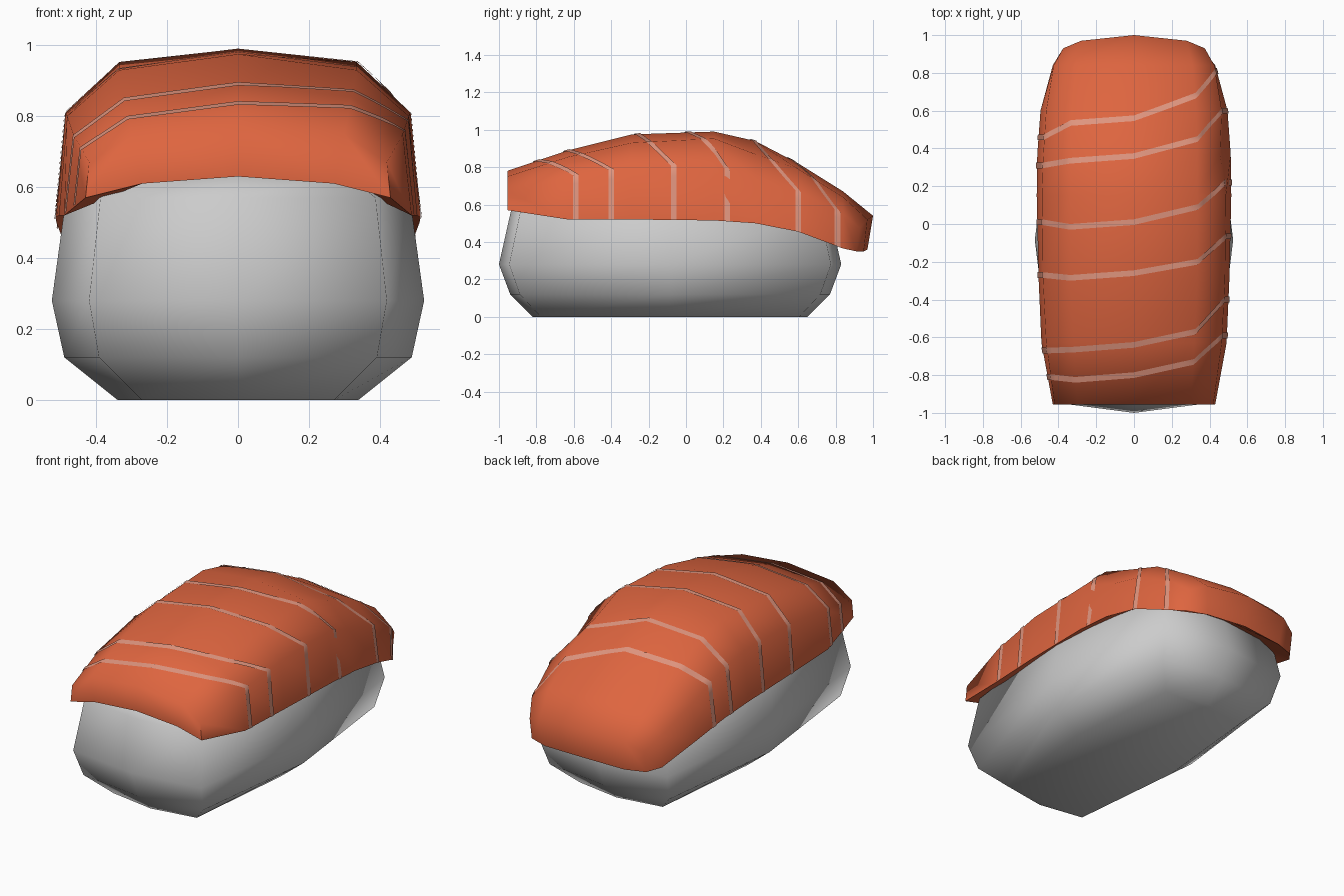
import bpy, bmesh
from mathutils import Vector

if "Cube" in bpy.data.objects:
    bpy.data.objects.remove(bpy.data.objects["Cube"])


def material(name, color):
    m = bpy.data.materials.new(name)
    m.diffuse_color = (*color, 1)
    m.use_nodes = True
    m.node_tree.nodes["Principled BSDF"].inputs["Base Color"].default_value = m.diffuse_color
    return m


def build(name, verts, faces, mat=None, angle=0.9, fix_normals=True):
    me = bpy.data.meshes.new(name)
    me.from_pydata([tuple(v) for v in verts], [], faces)
    if fix_normals:
        bm = bmesh.new()
        bm.from_mesh(me)
        bmesh.ops.recalc_face_normals(bm, faces=bm.faces)
        bm.to_mesh(me)
        bm.free()
    ob = bpy.data.objects.new(name, me)
    bpy.context.collection.objects.link(ob)
    if mat:
        me.materials.append(mat)
    bpy.ops.object.select_all(action='DESELECT')
    ob.select_set(True)
    bpy.context.view_layer.objects.active = ob
    bpy.ops.object.shade_smooth_by_angle(angle=angle)
    return ob


def bridge(rows, n):
    return [(r * n + i, r * n + (i + 1) % n, (r + 1) * n + (i + 1) % n, (r + 1) * n + i)
            for r in range(rows - 1) for i in range(n)]


# Rice block: stacked rings of an eight-sided plan outline
plan = [(0, -1), (.8, -.94), (1, 0), (.8, .94), (0, 1), (-.8, .94), (-1, 0), (-.8, -.94)]
rings = [(0, .34, -.82, .65), (.12, .49, -.94, .77), (.28, .525, -1, .83),
         (.57, .485, -.935, .765), (.64, .38, -.88, .68)]
verts = [(x * hx, (a + b) / 2 + y * (b - a) / 2, z)
         for z, hx, a, b in rings for x, y in plan]
n = len(plan)
faces = bridge(len(rings), n)
faces += [tuple(range(n)), tuple(range((len(rings) - 1) * n, len(rings) * n))]
build("rice_block", verts, faces, angle=1.4)

# Fish slice: sections along y
# y, centre z, shoulder x z, side x z, hem x z, underside x z, underside centre z
sections = [
    (-.955, .78, .30, .75, .42, .67, .43, .57, .27, .61, .63),
    (-.63, .89, .32, .855, .465, .75, .49, .52, .30, .61, .63),
    (-.29, .975, .335, .93, .482, .80, .505, .52, .30, .61, .63),
    (.15, .99, .335, .953, .487, .81, .515, .515, .30, .61, .63),
    (.37, .94, .335, .90, .48, .765, .512, .50, .30, .60, .62),
    (.60, .82, .33, .79, .465, .67, .495, .455, .30, .57, .59),
    (.84, .67, .31, .64, .425, .55, .43, .365, .29, .43, .45),
    (1.0, .54, .28, .52, .375, .475, .375, .35, .26, .35, .36)]
loops = []
for k, (y, c, sx, sz, ex, ez, hx, hz, ux, uz, uc) in enumerate(sections):
    # the rear end is rounded in plan
    d = (.03, .07, .09, .05, .03) if k == len(sections) - 1 else (0,) * 5
    right = [Vector(p) for p in ((sx, y - d[0], sz), (ex, y - d[1], ez),
                                 (hx, y - d[2], hz), (ux, y - d[3], uz))]
    left = [Vector((-p.x, p.y, p.z)) for p in right]
    if k == 4:  # slight pinch on the right side
        right[0].z -= .03
        right[1].x -= .025
        right[1].z -= .03
    loops.append(left[2::-1] + [Vector((0, y, c))] + right
                 + [Vector((0, y - d[4], uc)), left[3]])
verts = [p for loop in loops for p in loop]
n = len(loops[0])
faces = bridge(len(loops), n)
for base in (0, (len(loops) - 1) * n):  # end caps
    faces += [tuple(base + i for i in f)
              for f in ((0, 1, 2, 9), (2, 3, 8, 9), (3, 4, 7, 8), (4, 5, 6, 7))]
build("fish_slice", verts, faces, material("fish_orange", (.73, .13, .05)), angle=1.4)


# Fat lines: thin strips laid just over the slice
def column(j, y):
    for a, b in zip(loops, loops[1:]):
        if y <= b[j].y:
            return a[j].lerp(b[j], (y - a[j].y) / (b[j].y - a[j].y))
    return loops[-1][j]


def on_slice(j, t, y):
    p = column(j, y).lerp(column(j + 1, y), t)
    return p + Vector((p.x, 0, p.z - .4)).normalized() * .005


pale = material("fat_pale", (.74, .30, .21))
# left side y, centre y, right shoulder y, right side y
lines = [(-.81, -.80, -.73, -.59), (-.67, -.64, -.57, -.40), (-.27, -.26, -.20, -.065),
         (.01, .01, .09, .22), (.31, .36, .45, .60), (.46, .56, .68, .81)]
STEPS = 5
for k, (l, c, s, r) in enumerate(lines):
    ys = [l, l, c - .025, c, s, r, r]
    pts = []
    for j in range(6):
        for i in range(STEPS + (j == 5)):
            t = i / STEPS
            y = ys[j] + (ys[j + 1] - ys[j]) * t
            pts += [on_slice(j, t, y - .015), on_slice(j, t, y + .015)]
    quads = [(2 * i, 2 * i + 2, 2 * i + 3, 2 * i + 1)[::-1]
             for i in range(len(pts) // 2 - 1)]
    build(f"fat_line_{k + 1}", pts, quads, pale, fix_normals=False)
